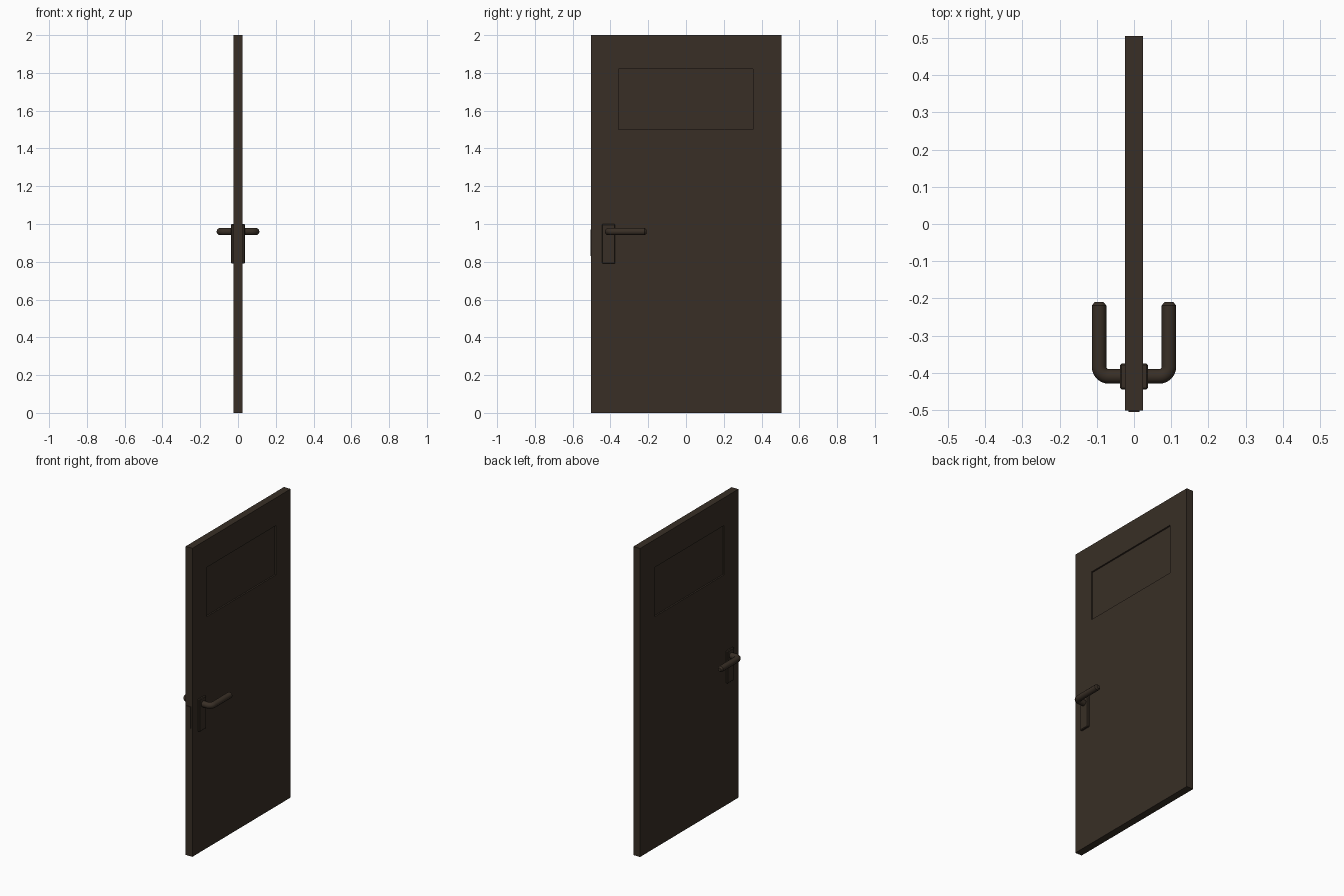
import bpy, bmesh, math
from mathutils import Vector

if "Cube" in bpy.data.objects:
    bpy.data.objects.remove(bpy.data.objects["Cube"])

wood = bpy.data.materials.new("dark_brown")
wood.diffuse_color = (0.040, 0.028, 0.019, 1)
wood.use_nodes = True
wood.node_tree.nodes["Principled BSDF"].inputs["Base Color"].default_value = wood.diffuse_color


def finish(bm, name):
    bmesh.ops.recalc_face_normals(bm, faces=bm.faces)
    me = bpy.data.meshes.new(name)
    bm.to_mesh(me)
    bm.free()
    me.materials.append(wood)
    ob = bpy.data.objects.new(name, me)
    bpy.context.collection.objects.link(ob)
    return ob


def cube(lo, hi):
    bm = bmesh.new()
    bmesh.ops.create_cube(bm, size=1)
    lo, hi = Vector(lo), Vector(hi)
    for v in bm.verts:
        v.co = Vector(lo[i] + (v.co[i] + 0.5) * (hi[i] - lo[i]) for i in range(3))
    return bm


# Door slab with a shallow recessed panel on both faces
T = 0.024
bm = cube((-T, -0.502, 0), (T, 0.505, 2))
bm.normal_update()
sides = [f for f in bm.faces if abs(f.normal.x) > 0.9]
bmesh.ops.inset_individual(bm, faces=sides, thickness=0.15)
for f in sides:
    for v in f.verts:
        v.co.y = -0.357 if v.co.y < 0 else 0.355
        v.co.z = 1.50 if v.co.z < 1 else 1.82
for f in bmesh.ops.extrude_discrete_faces(bm, faces=sides)["faces"]:
    for v in f.verts:
        v.co.x = math.copysign(T - 0.010, v.co.x)
finish(bm, "door_slab")

# Latch plate on the door edge
finish(cube((-0.015, -0.506, 0.83), (0.015, -0.49, 0.97)), "latch_plate")

for s, side in ((1, "right"), (-1, "left")):
    # Back plate
    x = sorted((s * 0.015, s * 0.037))
    plate = finish(cube((x[0], -0.445, 0.79), (x[1], -0.375, 1.0)), "handle_plate_" + side)
    bev = plate.modifiers.new("bevel", "BEVEL")
    bev.width, bev.segments = 0.004, 1

    # Lever handle: bent round bar with a chamfered tip
    r = 0.026
    path = [(0.03, -0.41, 1)]
    for i in range(7):
        a = math.radians(-90 + 15 * i)
        path.append((0.094 - r + r * math.cos(a), -0.41 + r + r * math.sin(a), 1))
    path += [(0.094, -0.219, 1), (0.094, -0.210, 0.6)]
    cu = bpy.data.curves.new("lever_" + side, "CURVE")
    cu.dimensions = "3D"
    cu.bevel_depth, cu.bevel_resolution, cu.use_fill_caps = 0.0195, 4, True
    sp = cu.splines.new("POLY")
    sp.points.add(len(path) - 1)
    for p, (px, py, rad) in zip(sp.points, path):
        p.co = (s * px, py, 0.96, 1)
        p.radius = rad
    cu.materials.append(wood)
    ob = bpy.data.objects.new("lever_" + side, cu)
    bpy.context.collection.objects.link(ob)
    bpy.ops.object.select_all(action="DESELECT")
    ob.select_set(True)
    bpy.context.view_layer.objects.active = ob
    bpy.ops.object.convert(target="MESH")
    bpy.ops.object.shade_smooth_by_angle(angle=math.radians(35))
